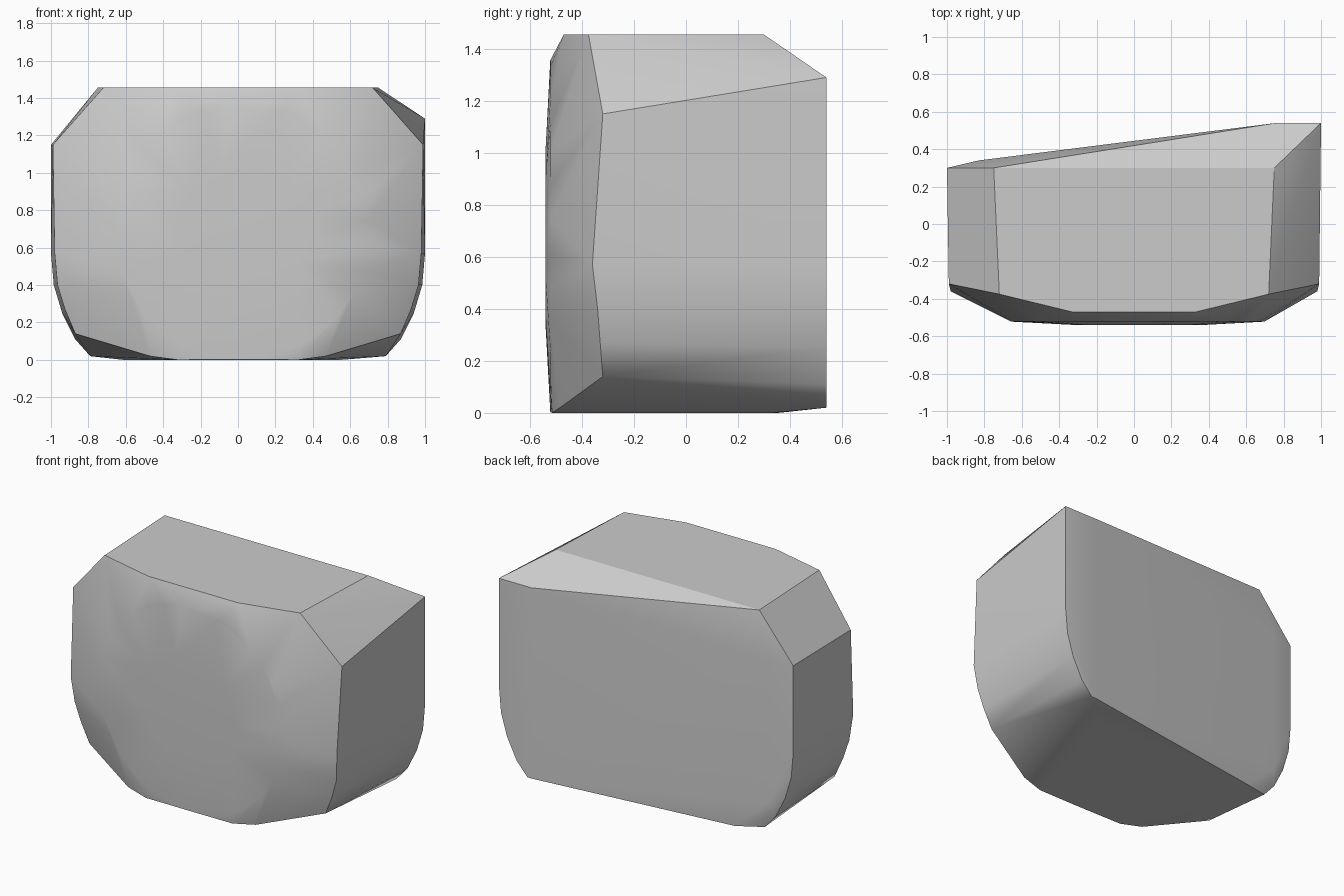
import bpy
import bmesh
import math

cube = bpy.data.objects.get("Cube")
if cube:
    bpy.data.objects.remove(cube)

grey = bpy.data.materials.new("plain grey")
grey.use_nodes = True
colour = (0.6, 0.6, 0.6, 1)
grey.diffuse_color = colour
grey.node_tree.nodes["Principled BSDF"].inputs["Base Color"].default_value = colour

points = []


def mirrored(x, y, z):
    points.extend([(x, y, z), (-x, y, z)])


def ring(radius, y, count=32):
    for i in range(count):
        a = math.tau * (i + 0.5) / count
        points.append((0.02 + radius * math.cos(a), y, 0.68 + radius * math.sin(a)))


# Gently domed round front
ring(0.68, -0.522)
ring(0.35, -0.54)

# Crease where the front bevel meets each side
for x, y, z in [(0.99, -0.32, 1.15), (0.98, -0.36, 0.57), (0.965, -0.34, 0.4),
                (0.925, -0.33, 0.27), (0.87, -0.32, 0.14)]:
    mirrored(x, y, z)

# Flat top with its cut corners
mirrored(0.72, -0.375, 1.455)
mirrored(0.33, -0.47, 1.455)
mirrored(0.75, 0.30, 1.455)

# Side profile with a rounded lower corner, deeper on one side than the other
for x, z in [(1, 0.57), (0.985, 0.4), (0.94, 0.25), (0.87, 0.11), (0.79, 0.02)]:
    points.append((x, 0.54, z))
    points.append((-x, 0.30, z))
points.append((1, 0.54, 1.29))
points.append((-1, 0.30, 1.15))

# Slanted back
for x, y, top, low in [(0.76, 0.54, 1.29, 0.02), (-0.83, 0.34, 1.15, 0.2)]:
    points.extend([(x, y, top), (x, y, low)])

# Flat underside
mirrored(0.32, -0.515, 0)
mirrored(0.47, -0.485, 0.02)
points.extend([(-0.61, 0.355, 0), (0.55, 0.33, 0)])

# Wrap the outline points in one closed shell
bm = bmesh.new()
for p in points:
    bm.verts.new(p)
hull = bmesh.ops.convex_hull(bm, input=bm.verts)
loose = {g for g in hull["geom_interior"] + hull["geom_unused"]
         if isinstance(g, bmesh.types.BMVert)}
bmesh.ops.delete(bm, geom=list(loose), context="VERTS")
bmesh.ops.dissolve_limit(bm, angle_limit=math.radians(1),
                         verts=bm.verts, edges=bm.edges)
bmesh.ops.recalc_face_normals(bm, faces=bm.faces)

mesh = bpy.data.meshes.new("faceted_block")
bm.to_mesh(mesh)
bm.free()
mesh.materials.append(grey)
block = bpy.data.objects.new("faceted_block", mesh)
bpy.context.collection.objects.link(block)

# Soft shading with crisp main edges
bpy.ops.object.select_all(action="DESELECT")
block.select_set(True)
bpy.context.view_layer.objects.active = block
bpy.ops.object.shade_smooth_by_angle(angle=math.radians(30))
weighted = block.modifiers.new("weighted normals", "WEIGHTED_NORMAL")
weighted.keep_sharp = True
